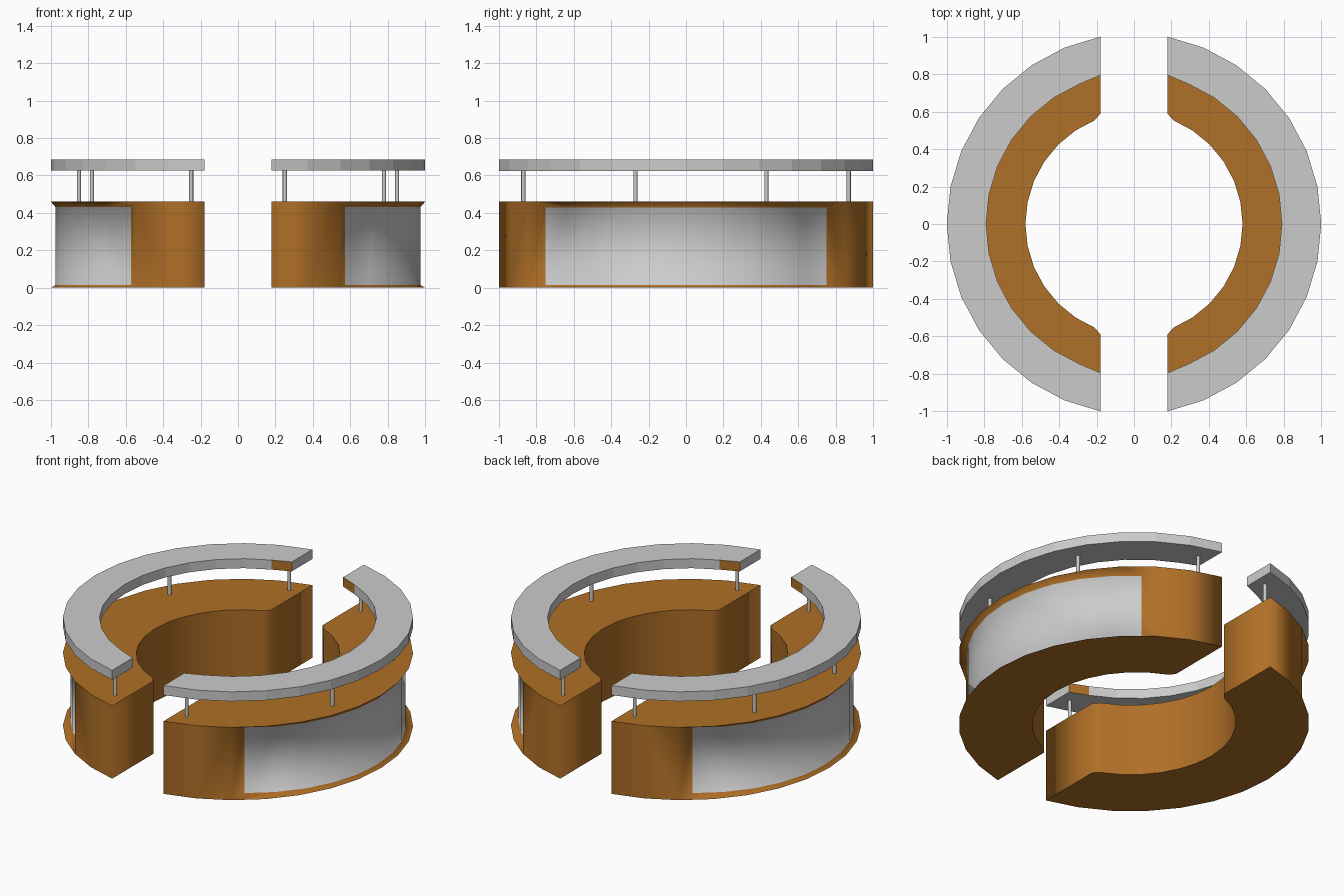
import bpy, bmesh, math
from mathutils import Vector

if "Cube" in bpy.data.objects:
    bpy.data.objects.remove(bpy.data.objects["Cube"])

STEP = math.radians(11.25)      # 32-sided arcs
GAP, SHIFT = 0.18, 0.02         # half gap between sides, inward shift of the arc centre


def material(name, rgb):
    m = bpy.data.materials.new(name)
    m.diffuse_color = (*rgb, 1)
    m.use_nodes = True
    m.node_tree.nodes["Principled BSDF"].inputs["Base Color"].default_value = m.diffuse_color
    return m


brown = material("brown_wood", (0.43, 0.16, 0.02))
grey = material("grey_panel", (0.8, 0.8, 0.8))


def arc(r):
    """Points of one half ring, with both ends squared off at the gap."""
    pts = []
    for k in range(-7, 8):
        x = GAP if abs(k) == 7 else r * math.cos(k * STEP) - SHIFT
        pts.append((x, r * math.sin(k * STEP)))
    return pts


def add_row(bm, pts, z):
    return [bm.verts.new((x, y, z)) for x, y in pts]


def strip(bm, a, b, mat=0, smooth=False):
    faces = []
    for i in range(len(a) - 1):
        f = bm.faces.new((a[i], a[i + 1], b[i + 1], b[i]))
        f.material_index, f.smooth = mat, smooth
        faces.append(f)
    return faces


def finish(bm, name, mats=()):
    """Make the right-hand part and mirror it to the left."""
    bmesh.ops.recalc_face_normals(bm, faces=bm.faces[:])
    me = bpy.data.meshes.new(name)
    bm.to_mesh(me)
    bm.free()
    for m in mats:
        me.materials.append(m)
    ob = bpy.data.objects.new(name, me)
    bpy.context.collection.objects.link(ob)
    mod = ob.modifiers.new("Mirror", 'MIRROR')
    mod.use_mirror_merge = False
    return ob


# Counter body with the recessed panel in its outer wall
bm = bmesh.new()
H, S = 0.46, 0.885
outer, inner = arc(1.02), arc(0.60)
ob_, ot = add_row(bm, outer, 0), add_row(bm, outer, H)
ib, it = add_row(bm, inner, 0), add_row(bm, inner, H)
flat = strip(bm, ot, it) + strip(bm, ob_, ib)
strip(bm, ib, it, 0, True)
for a, b in ((0, 3), (-3, None)):                  # plain outer wall near the ends
    strip(bm, ob_[a:b], ot[a:b], 0, True)
for i in (0, -1):                                  # end walls
    strip(bm, [ob_[i], ib[i]], [ot[i], it[i]], 0, True)
mid = (outer[2][0] + outer[7][0]) / 2
panel = [(mid + S * (x - mid), S * y) for x, y in outer[2:13]]
pb, pt = add_row(bm, panel, 0.015), add_row(bm, panel, 0.43)
strip(bm, pb, pt, 1, True)
strip(bm, ob_[2:13], pb, 0, True)                  # lips round the panel
strip(bm, ot[2:13], pt, 0, True)
for i, j in ((2, 0), (12, -1)):
    strip(bm, [ob_[i], pb[j]], [ot[i], pt[j]], 0, True)
for f in flat:
    for e in f.edges:
        e.smooth = False
finish(bm, "counter", (brown, grey))

# Raised shelf ring
bm = bmesh.new()
outer, inner = arc(1.02), arc(0.81)
lo, hi = 0.625, 0.685
ob_, ot = add_row(bm, outer, lo), add_row(bm, outer, hi)
ib, it = add_row(bm, inner, lo), add_row(bm, inner, hi)
strip(bm, ob_, ot)
strip(bm, ot, it)
strip(bm, ob_, ib)
wall = strip(bm, ib, it)
wall[0].material_index = wall[-1].material_index = 1   # brown end inserts
for i in (0, -1):
    strip(bm, [ob_[i], ib[i]], [ot[i], it[i]])
finish(bm, "raised_shelf", (grey, brown))

# Slim posts holding the shelf
bm = bmesh.new()
for x, y in ((0.25, -0.87), (0.85, -0.27), (0.78, 0.43), (0.25, 0.87)):
    made = bmesh.ops.create_cone(bm, cap_ends=True, segments=12, radius1=0.011,
                                 radius2=0.011, depth=lo - H)
    bmesh.ops.translate(bm, verts=made["verts"], vec=Vector((x, y, (lo + H) / 2)))
for f in bm.faces:
    f.smooth = len(f.verts) == 4
for e in bm.edges:
    e.smooth = all(len(f.verts) == 4 for f in e.link_faces)
finish(bm, "shelf_posts")
